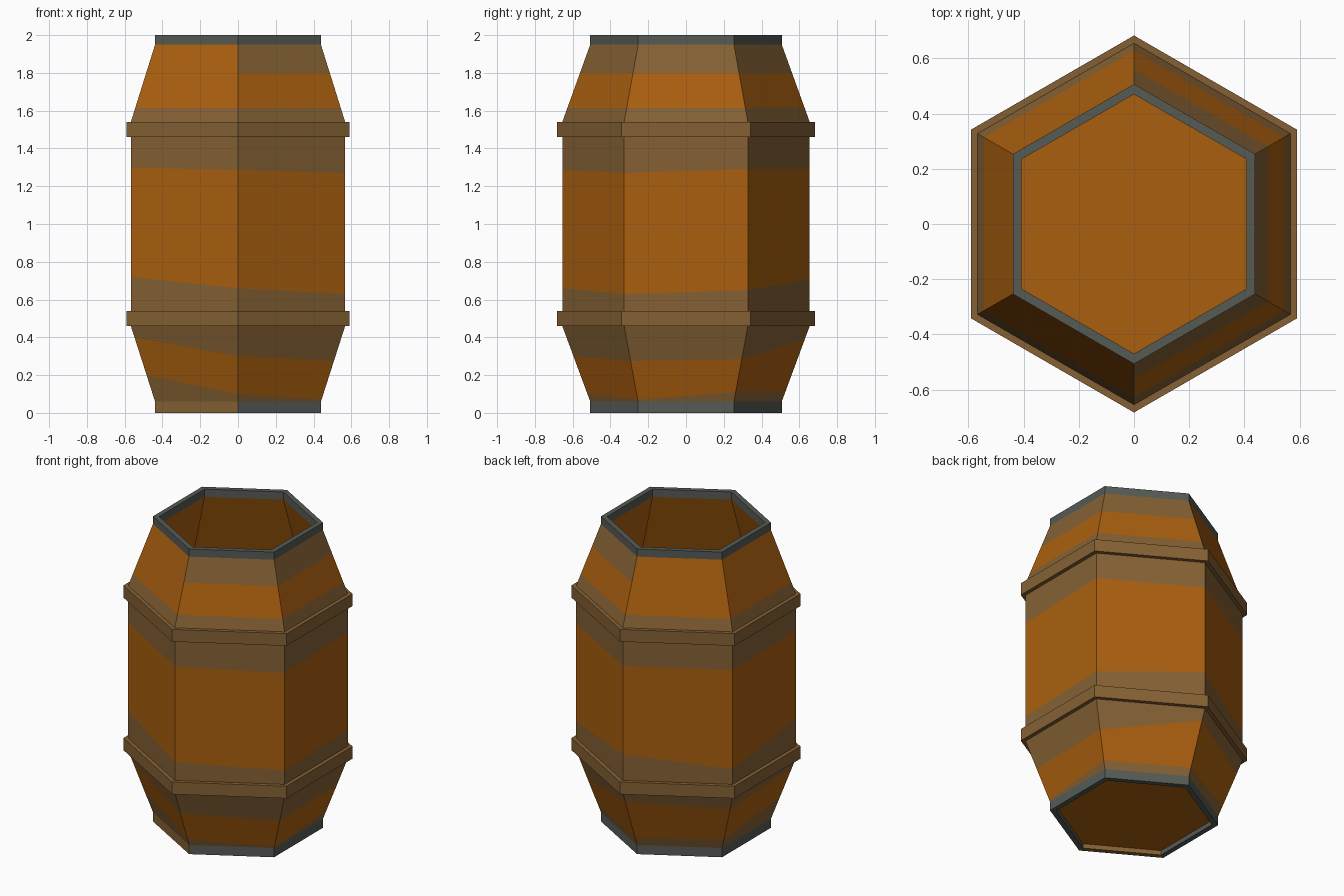
import bpy, bmesh, math

if "Cube" in bpy.data.objects:
    bpy.data.objects.remove(bpy.data.objects["Cube"])

def material(name, rgb):
    m = bpy.data.materials.new(name)
    lin = [((c / 255 + 0.055) / 1.055) ** 2.4 for c in rgb]
    m.diffuse_color = (*lin, 1)
    m.use_nodes = True
    m.node_tree.nodes["Principled BSDF"].inputs["Base Color"].default_value = m.diffuse_color
    return m

ORANGE, TAN, GREY = 0, 1, 2
MATS = [material("orange wood", (170, 95, 15)),
        material("worn tan", (133, 97, 52)),
        material("rim grey", (86, 91, 85))]
ANGLES = [math.radians(30 + 60 * k) for k in range(6)]   # corners of the hexagon

def loft(name, rings, colour, closed=False, caps=()):
    """Skin hexagonal rings; each ring is six (radius, height) pairs."""
    bm = bmesh.new()
    vs = [[bm.verts.new((r * math.cos(a), r * math.sin(a), z))
           for a, (r, z) in zip(ANGLES, ring)] for ring in rings]
    n = len(vs)
    for i in range(n if closed else n - 1):
        lo, hi = vs[i], vs[(i + 1) % n]
        for k in range(6):
            j = (k + 1) % 6
            f = bm.faces.new((lo[k], lo[j], hi[j], hi[k]))
            f.material_index = colour(i, k)
    for c in caps:
        bm.faces.new(vs[c]).material_index = ORANGE
    if closed or len(caps) == 2:
        bmesh.ops.recalc_face_normals(bm, faces=bm.faces)
    me = bpy.data.meshes.new(name)
    bm.to_mesh(me)
    bm.free()
    for m in MATS:
        me.materials.append(m)
    ob = bpy.data.objects.new(name, me)
    bpy.context.collection.objects.link(ob)
    return ob

def flat(r, z):
    return [(r, z)] * 6

PROFILE = [(0.06, 0.507), (0.46, 0.655), (1.54, 0.655), (1.95, 0.507)]

def radius(z):
    for (z0, r0), (z1, r1) in zip(PROFILE, PROFILE[1:]):
        if z <= z1:
            return r0 + (r1 - r0) * (z - z0) / (z1 - z0)
    return PROFILE[-1][1]

# Outer staves: slanted wear lines, one height per corner 30, 90 ... 330 degrees
levels = [[0.06] * 6,
          [0.11, 0.11, 0.13, 0.20, 0.10, 0.07],
          [0.285, 0.39, 0.36, 0.40, 0.30, 0.275],
          [0.46] * 6,
          [0.65, 0.71, 0.64, 0.72, 0.66, 0.63],
          [1.29, 1.29, 1.29, 1.30, 1.285, 1.27],
          [1.54] * 6, [1.615] * 6, [1.80] * 6, [1.95] * 6]
bands = [TAN, ORANGE, TAN, TAN, ORANGE, TAN, TAN, ORANGE, TAN]

# Side k runs from corner k to k+1: 0 = 60 deg, 3 = 240 deg, 5 = 0 deg
def stave_colour(i, k):
    if i == 8 and k in (1, 2, 3):
        return ORANGE
    return bands[i]

loft("barrel_staves", [[(radius(z), z) for z in lv] for lv in levels], stave_colour)

# Rims at the two ends
loft("top_rim", [flat(0.47, 1.95), flat(0.507, 1.95), flat(0.507, 2), flat(0.47, 2)],
     lambda i, k: GREY, closed=True)
loft("bottom_rim", [flat(0.47, 0), flat(0.507, 0), flat(0.507, 0.06), flat(0.47, 0.06)],
     lambda i, k: TAN if k == 3 else GREY, closed=True)

# Two raised hoops
for name, z in (("lower_hoop", 0.46), ("upper_hoop", 1.46)):
    loft(name, [flat(0.65, z), flat(0.683, z), flat(0.683, z + 0.08), flat(0.65, z + 0.08)],
         lambda i, k: TAN, closed=True)

# Hollow inside, open at the top, with a floor
loft("inner_lining", [flat(0.47, 1.95), flat(0.615, 1.54), flat(0.615, 0.46), flat(0.47, 0.06)],
     lambda i, k: ORANGE, caps=(3,))

# Recessed base board
loft("base_board", [flat(0.472, 0.03), flat(0.472, 0.055)], lambda i, k: ORANGE, caps=(0, 1))
